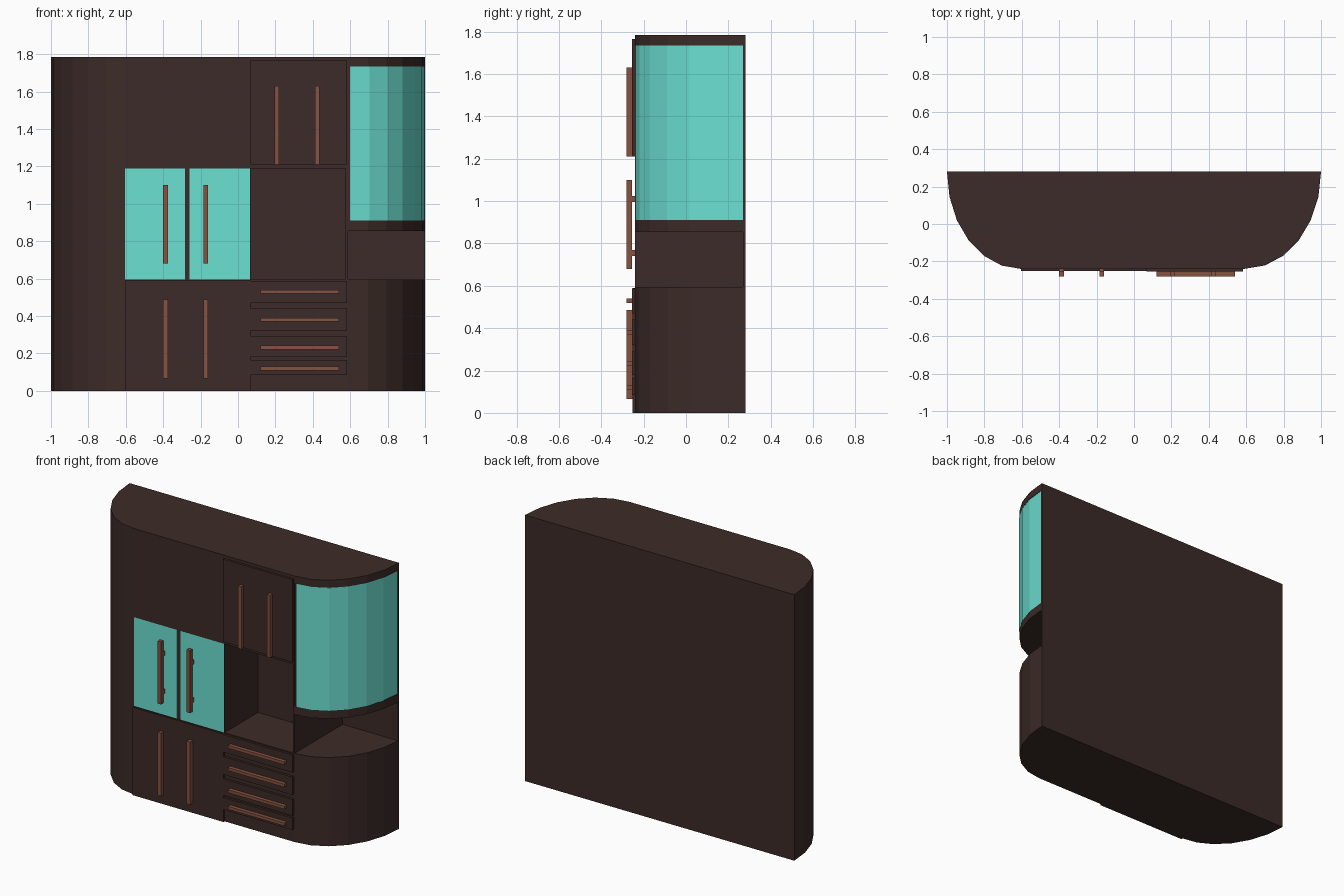
import bpy, bmesh
from math import sin, cos, pi

if "Cube" in bpy.data.objects:
    bpy.data.objects.remove(bpy.data.objects["Cube"])


def material(name, rgb):
    m = bpy.data.materials.new(name)
    m.diffuse_color = (*rgb, 1)
    m.use_nodes = True
    m.node_tree.nodes["Principled BSDF"].inputs["Base Color"].default_value = m.diffuse_color
    return m


WOOD = material("dark_wood", (0.045, 0.024, 0.021))
GLASS = material("teal_glass", (0.15, 0.75, 0.65))
GRIP = material("handle_wood", (0.24, 0.085, 0.05))
FRONT, BACK, TOP = -0.24, 0.28, 1.785
SHELF, MID = 0.595, 1.19          # worktop height, underside of wall units
XL, XM, XR = -0.605, 0.068, 0.588  # bay divisions


def prism(name, pts, z0, z1, mat=WOOD):
    """Extrude a plan outline from z0 to z1."""
    bm = bmesh.new()
    face = bm.faces.new([bm.verts.new((x, y, z0)) for x, y in pts])
    top = bmesh.ops.extrude_face_region(bm, geom=[face])["geom"]
    bmesh.ops.translate(bm, vec=(0, 0, z1 - z0),
                        verts=[g for g in top if isinstance(g, bmesh.types.BMVert)])
    bmesh.ops.recalc_face_normals(bm, faces=bm.faces)
    me = bpy.data.meshes.new(name)
    bm.to_mesh(me)
    bm.free()
    me.materials.append(mat)
    ob = bpy.data.objects.new(name, me)
    bpy.context.collection.objects.link(ob)
    return ob


def box(name, x0, x1, y0, y1, z0, z1, mat=WOOD):
    return prism(name, [(x0, y0), (x1, y0), (x1, y1), (x0, y1)], z0, z1, mat)


def arc(cx, rx, back=BACK, front=FRONT):
    """Quarter ellipse of six flats from the front edge round to the back."""
    return [(cx + rx * sin(i * pi / 12), back - (back - front) * cos(i * pi / 12))
            for i in range(7)]


def handle(name, x, z0, z1):
    box(name, x - 0.0125, x + 0.0125, -0.28, -0.252, z0, z1, GRIP)


# Rounded left end joined with the left wall unit
left = arc(XL, -1 - XL)
prism("left_rounded_end", left + [(XL, BACK)], 0, TOP)
box("left_wall_unit", XL, XM, FRONT, BACK, MID, TOP)

# Base units and rounded right base
box("base_unit", XL, XR, FRONT, BACK, 0, SHELF)
right = arc(XR, 1 - XR)
prism("right_rounded_base", right + [(XR, BACK)], 0, SHELF)

# Lower door front and handles
box("lower_door", XL, XM, -0.252, FRONT, 0, 0.59)
for i, x in enumerate((-0.388, -0.172)):
    handle(f"lower_handle_{i}", x, 0.065, 0.487)

# Glass doors with centre post, standing in front of a hollow bay
box("glass_bay_back", XL, XM, 0.265, BACK, SHELF, MID)
box("glass_bay_post", -0.283, -0.258, FRONT + 0.002, FRONT + 0.022, SHELF, MID)
for i, (x0, x1, hx) in enumerate(((XL, -0.283, -0.388), (-0.258, 0.065, -0.172))):
    box(f"glass_door_{i}", x0, x1, FRONT, FRONT + 0.01, SHELF, MID, GLASS)
    box(f"glass_handle_{i}", hx - 0.0125, hx + 0.0125, -0.28, -0.255, 0.68, 1.1, GRIP)
    for j, z in enumerate((0.755, 1.01)):
        box(f"glass_handle_post_{i}_{j}", hx - 0.0125, hx + 0.0125,
            -0.256, FRONT, z - 0.015, z + 0.015, GRIP)

# Open niche: side wall, back and partition
box("niche_side", XM - 0.02, XM, FRONT + 0.001, BACK, SHELF, MID)
box("niche_back", XM, XR - 0.01, 0.115, BACK, SHELF, MID)
box("niche_partition", XR - 0.012, XR, FRONT, BACK, SHELF, MID)

# Right wall unit with raised door
box("right_wall_unit", XM, XR, FRONT, BACK, MID, TOP)
box("upper_door", XM, XR - 0.006, -0.255, FRONT, 1.21, 1.765)
for i, x in enumerate((0.208, 0.423)):
    handle(f"upper_handle_{i}", x, 1.21, 1.63)

# Drawers with horizontal bar handles
for i, (z0, z1, hz) in enumerate(((0.085, 0.165, 0.12), (0.18, 0.29, 0.232),
                                  (0.32, 0.44, 0.38), (0.47, 0.588, 0.53))):
    box(f"drawer_{i}", XM, XR - 0.005, -0.255, FRONT, z0, z1)
    box(f"drawer_handle_{i}", 0.12, 0.54, -0.28, -0.254, hz - 0.01, hz + 0.01, GRIP)

# Rounded glass display cabinet above the open corner
box("display_back", XR, 1, 0.27, BACK, SHELF, TOP)
prism("display_floor", right + [(XR, BACK)], 0.855, 0.91)
prism("display_roof", right + [(XR, BACK)], 1.735, TOP)
box("display_side", XR, 0.6, FRONT + 0.004, 0.27, 0.91, 1.735)
outer = arc(0.6, 0.396, 0.27, FRONT + 0.002)
inner = arc(0.6, 0.386, 0.27, FRONT + 0.012)
prism("display_glass", outer + inner[::-1], 0.91, 1.735, GLASS)
